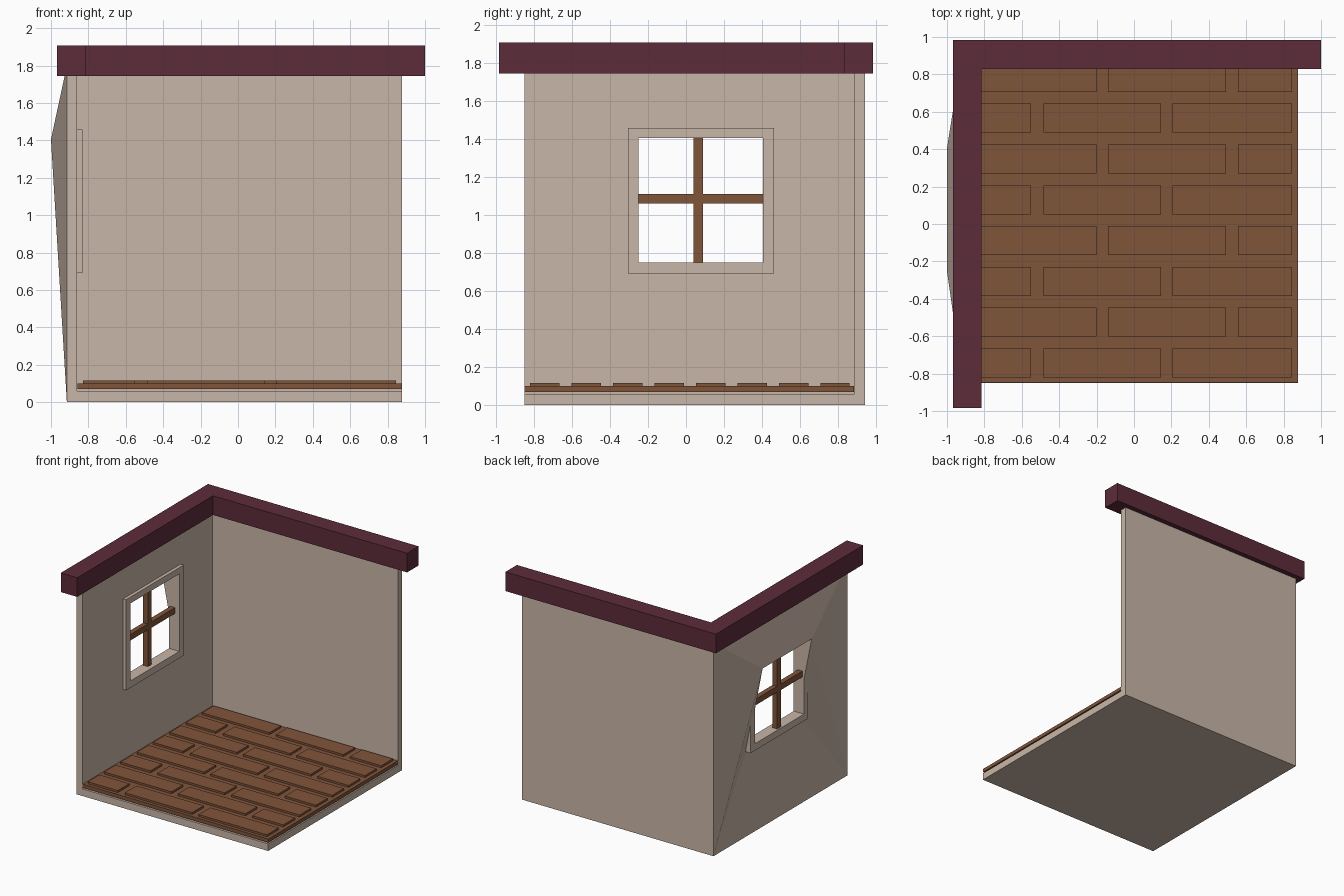
import bpy, bmesh

if "Cube" in bpy.data.objects:
    bpy.data.objects.remove(bpy.data.objects["Cube"])

def material(name, rgb):
    m = bpy.data.materials.new(name)
    m.diffuse_color = (*rgb, 1)
    m.use_nodes = True
    m.node_tree.nodes["Principled BSDF"].inputs["Base Color"].default_value = m.diffuse_color
    return m

BEIGE = material("warm beige plaster", (0.584, 0.468, 0.392))
WOOD = material("brown wood", (0.216, 0.089, 0.042))
PLUM = material("plum trim", (0.107, 0.025, 0.042))

def finish(name, bm, mat):
    bmesh.ops.recalc_face_normals(bm, faces=bm.faces)
    me = bpy.data.meshes.new(name)
    bm.to_mesh(me)
    bm.free()
    me.materials.append(mat)
    ob = bpy.data.objects.new(name, me)
    bpy.context.collection.objects.link(ob)
    return ob

def add_box(bm, x0, x1, y0, y1, z0, z1):
    vs = bmesh.ops.create_cube(bm, size=1)["verts"]
    for v in vs:
        v.co = (x1 if v.co.x > 0 else x0, y1 if v.co.y > 0 else y0, z1 if v.co.z > 0 else z0)

def boxes(name, mat, *dims):
    bm = bmesh.new()
    for d in dims:
        add_box(bm, *d)
    return finish(name, bm, mat)

# Shell: base, back wall and left wall in one notched box, with a window hole
X, Y, Z = (-0.915, -0.86, 0.877), (-0.85, 0.885, 0.94), (0, 0.06, 1.80)
HY, HZ = (-0.25, 0.405), (0.75, 1.405)
bm = bmesh.new()
cache = {}

def corner(code):
    if code not in cache:
        i, j, k = map(int, code)
        cache[code] = bm.verts.new((X[i], Y[j], Z[k]))
    return cache[code]

for codes in ("000 200 220 020", "020 220 222 022", "111 211 212 112",
              "101 201 211 111", "000 200 201 101 102 002",
              "200 220 222 212 211 201", "002 102 112 212 222 022"):
    bm.faces.new([corner(c) for c in codes.split()])

def hole(x_low, x_high):
    return [bm.verts.new(p) for p in ((x_low, HY[0], HZ[0]), (x_low, HY[1], HZ[0]),
                                      (x_high, HY[1], HZ[1]), (x_high, HY[0], HZ[1]))]

out_hole = hole(-0.87, -1.0)      # outer opening leans out at the top
in_hole = hole(-0.86, -0.86)
outer = [corner(c) for c in ("000", "020", "022", "002")]
inner = [corner(c) for c in ("101", "111", "112", "102")]
for i in range(4):
    j = (i + 1) % 4
    bm.faces.new((inner[i], inner[j], in_hole[j], in_hole[i]))
    bm.faces.new((out_hole[i], out_hole[j], in_hole[j], in_hole[i]))
    if i % 2 == 0:
        bm.faces.new((outer[i], outer[j], out_hole[j], out_hole[i]))
# bent outer side panels, creased from the bottom corner to the top of the opening
for b, t in ((0, 3), (1, 2)):
    bm.faces.new((outer[b], out_hole[t], out_hole[b]))
    bm.faces.new((outer[b], outer[t], out_hole[t]))
finish("room_shell", bm, BEIGE)

# Window frame: rectangular ring
bm = bmesh.new()
FY, FZ = (-0.305, 0.463), (0.692, 1.458)
rings = []
for x in (-0.928, -0.832):
    for ys, zs in ((FY, FZ), (HY, HZ)):
        rings.append([bm.verts.new((x, ys[a], zs[b])) for a, b in ((0, 0), (1, 0), (1, 1), (0, 1))])
for a, b in ((0, 1), (1, 3), (3, 2), (2, 0)):
    for i in range(4):
        j = (i + 1) % 4
        bm.faces.new((rings[a][i], rings[a][j], rings[b][j], rings[b][i]))
finish("window_frame", bm, BEIGE)

# Window cross bars
boxes("window_bars", WOOD,
      (-0.915, -0.87, 0.04, 0.09, HZ[0], HZ[1]),
      (-0.914, -0.871, HY[0], HY[1], 1.06, 1.11))

# Floor board
boxes("floor", WOOD, (-0.858, 0.877, -0.848, 0.884, 0.07, 0.1))

# Raised planks in staggered rows
rows_a = ((-0.83, -0.2), (-0.14, 0.492), (0.555, 0.845))
rows_b = ((-0.83, -0.55), (-0.483, 0.145), (0.207, 0.845))
planks = []
for r in range(8):
    y = -0.82 + r * 0.218
    for x0, x1 in (rows_a if r % 2 else rows_b):
        planks.append((x0, x1, y, y + 0.155, 0.095, 0.117))
boxes("floor_planks", WOOD, *planks)

# L-shaped wall trim
bm = bmesh.new()
outline = ((-0.968, -0.983), (-0.815, -0.983), (-0.815, 0.83), (1.0, 0.83), (1.0, 0.983), (-0.968, 0.983))
face = bm.faces.new([bm.verts.new((x, y, 1.745)) for x, y in outline])
ext = bmesh.ops.extrude_face_region(bm, geom=[face], use_keep_orig=True)
for v in ext["geom"]:
    if isinstance(v, bmesh.types.BMVert):
        v.co.z = 1.907
finish("wall_trim", bm, PLUM)
